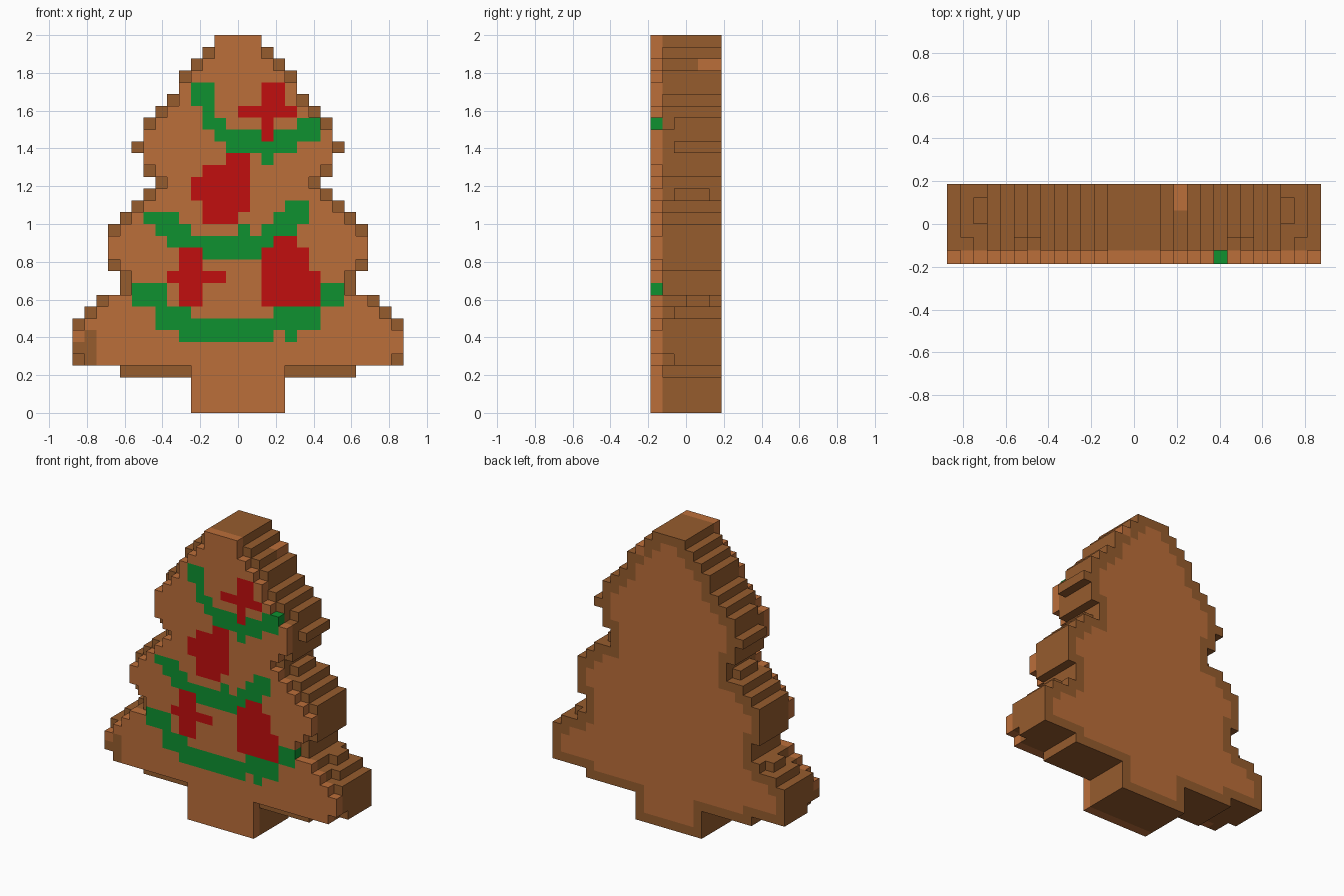
import bpy
import bmesh
from mathutils import Vector

if "Cube" in bpy.data.objects:
    bpy.data.objects.remove(bpy.data.objects["Cube"], do_unlink=True)

U = 0.0625      # block size
DEPTH = 6       # blocks from front to back


def material(name, rgb):
    m = bpy.data.materials.new(name)
    m.use_nodes = True
    m.diffuse_color = (*rgb, 1)
    m.node_tree.nodes["Principled BSDF"].inputs["Base Color"].default_value = (*rgb, 1)
    return m


biscuit = material("light_biscuit", (0.50, 0.156, 0.042))
crust = material("brown_crust", (0.305, 0.107, 0.027))
green = material("green_icing", (0.0044, 0.283, 0.03))
red = material("red_icing", (0.533, 0.0044, 0.0044))

# Half width of the tree outline in blocks, one entry per row from the ground up
HALF = [4, 4, 4, 10, 14, 14, 14, 14, 13, 12, 10, 10, 11, 11, 11, 11,
        10, 9, 8, 7, 8, 8, 9, 8, 8, 7, 6, 5, 5, 4, 3, 2]
FLUSH = {0, 1, 2, 5, 6, 13, 14, 21, 23, 27, 31}   # rows where the front reaches the outline
RIM_DEPTH = {4: (2, 6), 8: (2, 6), 22: (2, 6), 24: (2, 6), 18: (2, 5), 9: (3, 5)}


def patch(*rects):
    """Front blocks covered by rectangles of (left, right, bottom, top)."""
    return {(i, 0, row) for left, right, bottom, top in rects
            for i in range(left, right) for row in range(bottom, top)}


# Red ornaments: two crosses and two baubles
ornaments = {
    "upper_cross": patch((2, 4, 25, 28), (0, 5, 25, 26), (2, 3, 23, 25)),
    "upper_bauble": patch((-1, 1, 21, 22), (-3, 1, 17, 21), (-4, 1, 18, 20), (-3, 0, 16, 17)),
    "lower_cross": patch((-5, -3, 9, 14), (-6, -1, 11, 12)),
    "lower_bauble": patch((3, 5, 14, 15), (2, 6, 12, 14), (2, 7, 9, 12)),
}
# Green garlands draped across the tree
garlands = {
    "top_garland": patch((-4, -2, 26, 28), (-3, -2, 24, 26), (-2, -1, 24, 25), (-2, 7, 23, 24),
                         (5, 7, 24, 25), (-1, 5, 22, 23), (2, 3, 21, 22)),
    "middle_garland": patch((-8, -5, 16, 17), (-7, -4, 15, 16), (-6, 3, 14, 15), (-3, 2, 13, 14),
                            (0, 1, 15, 16), (2, 5, 15, 16), (3, 6, 16, 17), (4, 6, 17, 18)),
    "bottom_garland": patch((-9, -6, 9, 11), (7, 9, 9, 11), (-7, -4, 8, 9), (3, 7, 8, 9),
                            (-7, 7, 7, 8), (-5, 3, 6, 7), (4, 5, 6, 7)),
}
red_cells = set().union(*ornaments.values())
iced = red_cells.union(*garlands.values())

# Biscuit blocks as (column, depth, row)
front, body = set(), set()
for row, half in enumerate(HALF):
    inner = 4 if row == 3 else half - (row not in FLUSH)
    front |= {(i, 0, row) for i in range(-inner, inner)}
    for i in range(-half, half):
        outermost = i in (-half, half - 1)
        start, stop = RIM_DEPTH.get(row, (1, DEPTH)) if outermost else (1, DEPTH)
        body |= {(i, j, row) for j in range(start, stop)}
solid = front | body | iced

AXES = [Vector(a) for a in ((1, 0, 0), (0, 1, 0), (0, 0, 1))]


def block_part(name, cells, mats, rule=lambda cell, normal: 0):
    """Join the exposed faces of a set of blocks into one object."""
    bm = bmesh.new()
    corners = {}

    def corner(p):
        key = tuple(round(v * 2) for v in p)
        if key not in corners:
            corners[key] = bm.verts.new((p.x * U, (p.y - DEPTH / 2) * U, p.z * U))
        return corners[key]

    for cell in sorted(cells):
        centre = Vector(cell) + Vector((0.5, 0.5, 0.5))
        for a in range(3):
            for side in (1, -1):
                n = AXES[a] * side
                if tuple(int(c + d) for c, d in zip(cell, n)) in solid:
                    continue
                u, v = AXES[(a + 1) % 3] / 2, AXES[(a + 2) % 3] / 2 * side
                mid = centre + n / 2
                face = bm.faces.new([corner(mid + s * u + t * v)
                                     for s, t in ((-1, -1), (1, -1), (1, 1), (-1, 1))])
                face.material_index = rule(cell, n)
    # Merge flat areas of one colour
    bmesh.ops.dissolve_limit(bm, angle_limit=0.01, verts=bm.verts[:], edges=bm.edges[:],
                             delimit={'MATERIAL', 'NORMAL'})
    mesh = bpy.data.meshes.new(name)
    bm.to_mesh(mesh)
    bm.free()
    for m in mats:
        mesh.materials.append(m)
    bpy.context.collection.objects.link(bpy.data.objects.new(name, mesh))


def body_rule(cell, n):
    """Crust everywhere except the middle of the back and one pale spot."""
    i, j, row = cell
    if i == 3 and row == 29 and j > 3:
        return 1
    around = ((i + a, j, row + b) for a in (-1, 0, 1) for b in (-1, 0, 1))
    return int(n.y > 0 and j == DEPTH - 1 and all(c in body for c in around))


def front_rule(cell, n):
    """A baked spot on the lower corner of the front."""
    i, j, row = cell
    return int((i == -13 and row in (4, 5, 6)) or (i == -14 and row == 5))


block_part("biscuit_body", body, [crust, biscuit], body_rule)
block_part("biscuit_front", front - iced, [biscuit, crust], front_rule)
for name, cells in garlands.items():
    block_part(name, cells - red_cells, [green])
for name, cells in ornaments.items():
    block_part(name, cells, [red])
